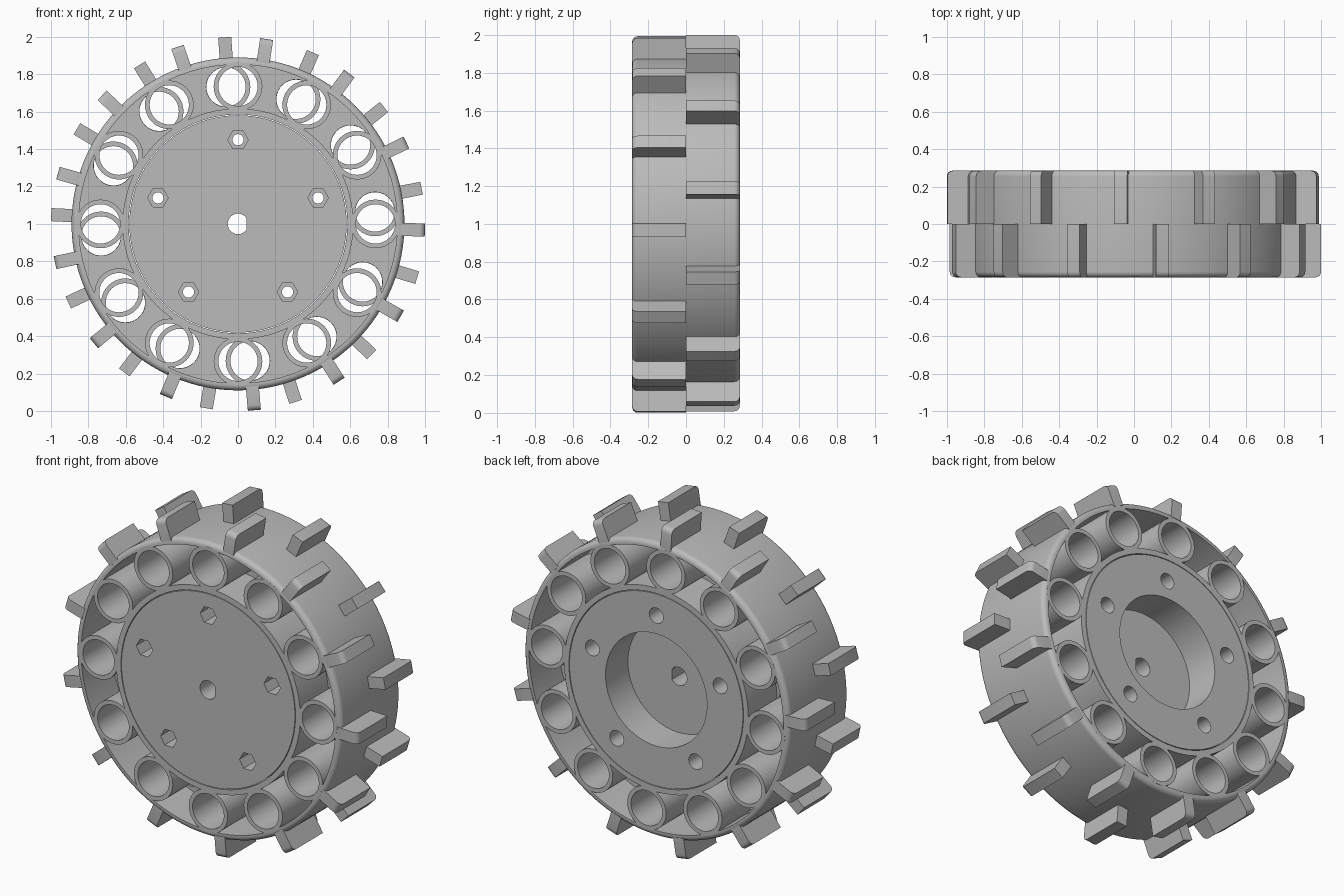
import bpy, bmesh
from math import sin, cos, pi, radians, sqrt
from mathutils import Matrix, Vector

cube = bpy.data.objects.get("Cube")
if cube:
    bpy.data.objects.remove(cube, do_unlink=True)

W = 0.285            # half width of the wheel
AXLE = Vector((0, 0, 1))

grey = bpy.data.materials.new("plain grey")
grey.use_nodes = True
color = (0.5, 0.5, 0.5, 1)
grey.diffuse_color = color
grey.node_tree.nodes["Principled BSDF"].inputs["Base Color"].default_value = color


def finish(bm, name):
    bmesh.ops.recalc_face_normals(bm, faces=bm.faces)
    mesh = bpy.data.meshes.new(name)
    bm.to_mesh(mesh)
    bm.free()
    mesh.materials.append(grey)
    obj = bpy.data.objects.new(name, mesh)
    obj.location = AXLE
    bpy.context.collection.objects.link(obj)
    return obj


def smooth(obj):
    bpy.ops.object.select_all(action='DESELECT')
    obj.select_set(True)
    bpy.context.view_layer.objects.active = obj
    bpy.ops.object.shade_smooth_by_angle(angle=radians(35))


def lathe(bm, profile, steps, center=(0, 0)):
    """Sweep a closed (radius, y) profile around the y axis."""
    rings = []
    for i in range(steps):
        a = 2 * pi * i / steps
        rings.append([bm.verts.new((center[0] + r * cos(a), y, center[1] + r * sin(a)))
                      for r, y in profile])
    n = len(profile)
    for i in range(steps):
        p, q = rings[i], rings[(i + 1) % steps]
        for j in range(n):
            k = (j + 1) % n
            bm.faces.new((p[j], p[k], q[k], q[j]))


def prism(bm, outline, y0, y1):
    """Extrude an (x, z) outline along y."""
    a = [bm.verts.new((x, y0, z)) for x, z in outline]
    b = [bm.verts.new((x, y1, z)) for x, z in outline]
    bm.faces.new(a)
    bm.faces.new(b[::-1])
    for i in range(len(a)):
        j = (i + 1) % len(a)
        bm.faces.new((a[i], b[i], b[j], a[j]))


def circle(r, n, center=(0, 0), turn=0.0):
    return [(center[0] + r * cos(turn + 2 * pi * i / n),
             center[1] + r * sin(turn + 2 * pi * i / n)) for i in range(n)]


def polar(r, degrees):
    return r * cos(radians(degrees)), r * sin(radians(degrees))


def cut(obj, cutter):
    cutter.hide_render = True
    mod = obj.modifiers.new("cut", 'BOOLEAN')
    mod.operation, mod.solver, mod.object = 'DIFFERENCE', 'EXACT', cutter
    bpy.ops.object.select_all(action='DESELECT')
    bpy.context.view_layer.objects.active = obj
    obj.select_set(True)
    bpy.ops.object.modifier_apply(modifier=mod.name)
    bpy.data.objects.remove(cutter, do_unlink=True)


# each half: side sign, first tube angle, first lug angle
halves = [("front", -1, 0.0, -1.9), ("back", 1, 5.0, 11.0)]
tube_centers = {}

for label, s, tube_turn, lug_turn in halves:
    # tread band with a rounded shoulder
    e = 0.03
    shoulder = [(0.89 - e + e * cos(t * pi / 12), s * (W - e + e * sin(t * pi / 12)))
                for t in range(7)]
    bm = bmesh.new()
    lathe(bm, [(0.852, 0), (0.89, 0)] + shoulder + [(0.852, s * W)], 128)
    smooth(finish(bm, label + "_tread_band"))

    # inner ring around the hub
    bm = bmesh.new()
    lathe(bm, [(0.585, 0), (0.617, 0), (0.617, s * W), (0.585, s * W)], 96)
    smooth(finish(bm, label + "_inner_ring"))

    # cushion tubes
    centers = [polar(0.735, tube_turn + 30 * i) for i in range(12)]
    tube_centers[label] = centers
    bm = bmesh.new()
    for c in centers:
        lathe(bm, [(0.105, 0), (0.13, 0), (0.13, s * W), (0.105, s * W)], 40, c)
    smooth(finish(bm, label + "_tubes"))

    # tread lugs with a rounded outer corner
    corner = [(1 - e + e * cos(t * pi / 8), s * (W - e + e * sin(t * pi / 8)))
              for t in range(5)]
    side = [(0.87, 0), (1.0, 0)] + corner + [(0.87, s * W)]
    bm = bmesh.new()
    for i in range(13):
        rot = Matrix.Rotation(-radians(lug_turn + i * 360 / 13), 3, 'Y')
        ends = [[bm.verts.new(rot @ Vector((r, y, z))) for r, y in side]
                for z in (-0.035, 0.035)]
        bm.faces.new(ends[0])
        bm.faces.new(ends[1][::-1])
        for j in range(len(side)):
            k = (j + 1) % len(side)
            bm.faces.new((ends[0][j], ends[1][j], ends[1][k], ends[0][k]))
    smooth(finish(bm, label + "_lugs"))

# middle web between the two halves, open where the tubes pass
bm = bmesh.new()
lathe(bm, [(0.6, -0.01), (0.87, -0.01), (0.87, 0.01), (0.6, 0.01)], 96)
web = finish(bm, "middle_web")
for label, s, *_ in halves:
    bm = bmesh.new()
    for c in tube_centers[label]:
        prism(bm, circle(0.106, 40, c), -0.05, 0.05)
    cut(web, finish(bm, "web_cutter"))
smooth(web)

# hub disc with a deep recess in the back
bm = bmesh.new()
prism(bm, circle(0.581, 96), -W, W)
hub = finish(bm, "hub")
bm = bmesh.new()
prism(bm, circle(0.34, 72), 0.07, W + 0.1)
cut(hub, finish(bm, "recess_cutter"))

# shaft hole with a flat side
bm = bmesh.new()
prism(bm, [(min(x, 0.045), z) for x, z in circle(0.055, 32)], -0.5, 0.5)
cut(hub, finish(bm, "shaft_cutter"))

# bolt holes, hexagonal at the front and round at the back
bolts = [polar(0.45, 90 + 72 * i) for i in range(5)]
for radius, sides, y0, y1 in ((0.03, 24, -0.5, 0.5), (0.055, 6, -0.5, -0.16),
                              (0.047, 24, 0.1, 0.5)):
    bm = bmesh.new()
    for c in bolts:
        prism(bm, circle(radius, sides, c), y0, y1)
    cut(hub, finish(bm, "bolt_cutter"))
smooth(hub)
